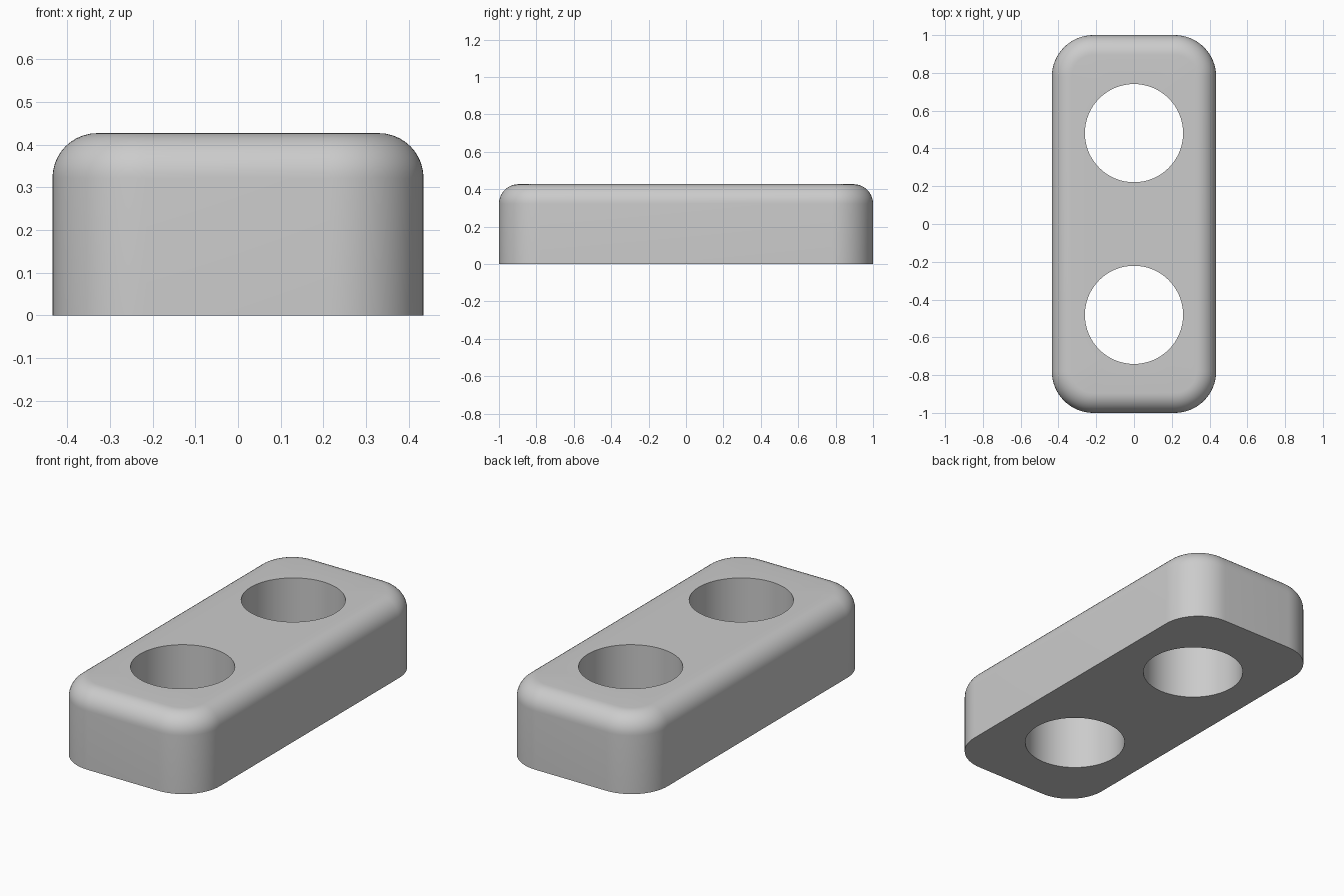
import bpy, bmesh, math

if "Cube" in bpy.data.objects:
    bpy.data.objects.remove(bpy.data.objects["Cube"])

HALF_X, HALF_Y, HEIGHT = 0.435, 1.0, 0.427
CORNER, FILLET = 0.22, 0.105
HOLE_R, HOLE_Y = 0.26, 0.481
CORNER_STEPS, FILLET_STEPS, HOLE_STEPS = 16, 10, 64


def outline(inset):
    """Rounded rectangle, shrunk inwards by inset."""
    r = CORNER - inset
    cx, cy = HALF_X - CORNER, HALF_Y - CORNER
    pts = []
    for q, (sx, sy) in enumerate([(1, 1), (-1, 1), (-1, -1), (1, -1)]):
        for i in range(CORNER_STEPS + 1):
            a = math.pi / 2 * (q + i / CORNER_STEPS)
            pts.append((sx * cx + r * math.cos(a), sy * cy + r * math.sin(a)))
    return pts


def circle(y):
    angles = [2 * math.pi * i / HOLE_STEPS for i in range(HOLE_STEPS)]
    return [(HOLE_R * math.cos(a), y + HOLE_R * math.sin(a)) for a in angles]


def ring(bm, pts, z):
    return [bm.verts.new((x, y, z)) for x, y in pts]


def bridge(bm, lower, upper):
    n = len(lower)
    for i in range(n):
        j = (i + 1) % n
        bm.faces.new((lower[i], lower[j], upper[j], upper[i]))


def cap(bm, loops):
    """Flat face between the outer loop and the hole loops."""
    edges = [bm.edges.get((l[i - 1], l[i])) for l in loops for i in range(len(l))]
    bmesh.ops.triangle_fill(bm, use_beauty=True, use_dissolve=False, edges=edges)


bm = bmesh.new()

# Outer wall with a rounded top edge
rings = [ring(bm, outline(0), 0)]
for i in range(FILLET_STEPS + 1):
    a = math.pi / 2 * i / FILLET_STEPS
    rings.append(ring(bm, outline(FILLET * (1 - math.cos(a))),
                      HEIGHT - FILLET + FILLET * math.sin(a)))
for lower, upper in zip(rings, rings[1:]):
    bridge(bm, lower, upper)

# Two through holes
bottoms, tops = [rings[0]], [rings[-1]]
for y in (HOLE_Y, -HOLE_Y):
    low, high = ring(bm, circle(y), 0), ring(bm, circle(y), HEIGHT)
    bridge(bm, high, low)
    bottoms.append(low)
    tops.append(high)

# Flat top and underside
cap(bm, bottoms)
cap(bm, tops)
bmesh.ops.recalc_face_normals(bm, faces=bm.faces)

mesh = bpy.data.meshes.new("two_hole_block")
bm.to_mesh(mesh)
bm.free()
block = bpy.data.objects.new("two_hole_block", mesh)
bpy.context.collection.objects.link(block)

grey = bpy.data.materials.new("light grey")
grey.diffuse_color = (0.6, 0.6, 0.6, 1)
grey.use_nodes = True
grey.node_tree.nodes["Principled BSDF"].inputs["Base Color"].default_value = grey.diffuse_color
mesh.materials.append(grey)

bpy.context.view_layer.objects.active = block
block.select_set(True)
bpy.ops.object.shade_smooth_by_angle(angle=math.radians(30))
